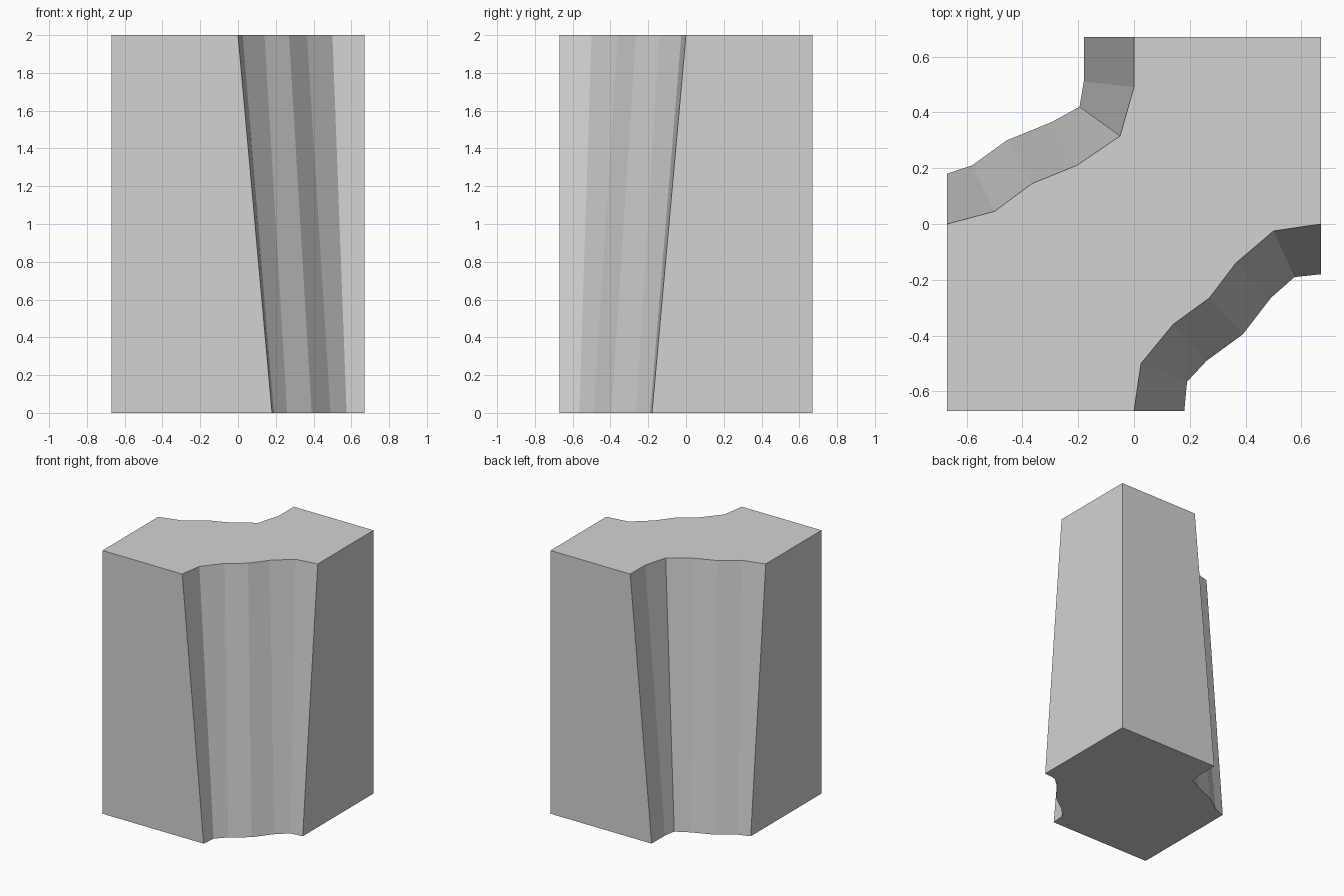
import bpy
import bmesh

if "Cube" in bpy.data.objects:
    bpy.data.objects.remove(bpy.data.objects["Cube"])

H, R = 2.0, 0.67  # height and half width of the block

# Rock wall edges as (top, bottom) points: front right wall, then back left wall
front_right = [((0, -R), (0.18, -R)), ((0.025, -0.5), (0.19, -0.565)),
               ((0.14, -0.36), (0.26, -0.49)), ((0.27, -0.265), (0.39, -0.395)),
               ((0.365, -0.14), (0.49, -0.265)), ((0.5, -0.025), (0.575, -0.19)),
               ((R, 0), (R, -0.18))]
back_left = [((0, R), (-0.18, R)), ((0, 0.49), (-0.18, 0.51)),
             ((-0.05, 0.315), (-0.195, 0.42)), ((-0.205, 0.21), (-0.295, 0.365)),
             ((-0.365, 0.145), (-0.455, 0.30)), ((-0.5, 0.045), (-0.58, 0.21)),
             ((-R, 0), (-R, 0.18))]

# Full outline with the two square corners
outline = [((-R, -R), (-R, -R))] + front_right + [((R, R), (R, R))] + back_left

# Loft the bottom outline to the top outline
bm = bmesh.new()
top = [bm.verts.new((*t, H)) for t, b in outline]
bottom = [bm.verts.new((*b, 0)) for t, b in outline]
bm.faces.new(top)
bm.faces.new(bottom[::-1])
n = len(outline)
for i in range(n):
    j = (i + 1) % n
    bm.faces.new((bottom[i], bottom[j], top[j], top[i]))
bmesh.ops.recalc_face_normals(bm, faces=bm.faces)

mesh = bpy.data.meshes.new("cliff_block")
bm.to_mesh(mesh)
bm.free()
block = bpy.data.objects.new("cliff_block", mesh)
bpy.context.collection.objects.link(block)

# Plain grey stone
stone = bpy.data.materials.new("light grey stone")
stone.diffuse_color = (0.65, 0.65, 0.65, 1)
stone.use_nodes = True
stone.node_tree.nodes["Principled BSDF"].inputs["Base Color"].default_value = stone.diffuse_color
mesh.materials.append(stone)
